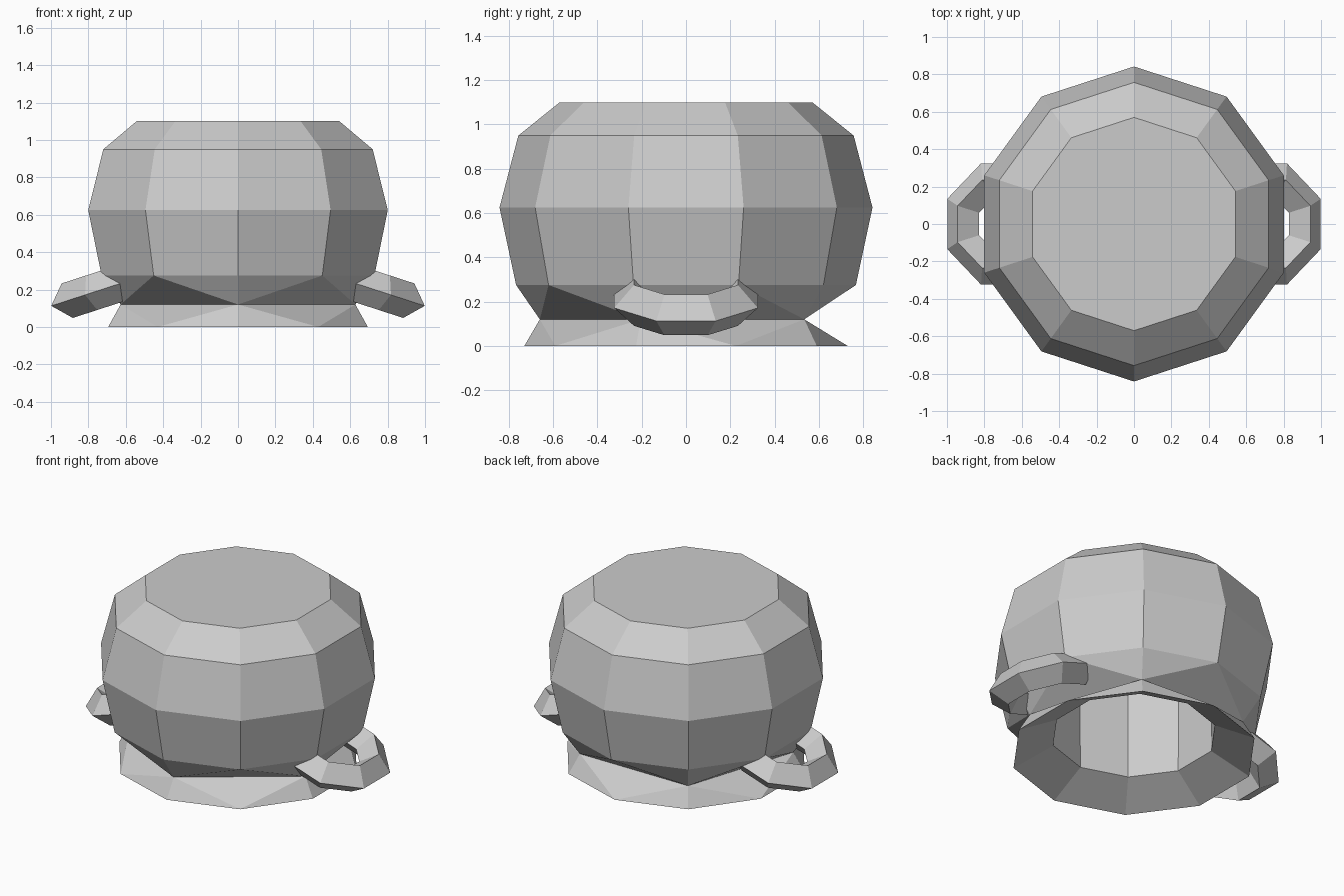
import bpy, bmesh, math
from mathutils import Matrix

if "Cube" in bpy.data.objects:
    bpy.data.objects.remove(bpy.data.objects["Cube"])

grey = bpy.data.materials.new("plain grey")
grey.diffuse_color = (0.6, 0.6, 0.6, 1)
grey.use_nodes = True
grey.node_tree.nodes["Principled BSDF"].inputs["Base Color"].default_value = grey.diffuse_color


def finish(bm, name):
    bmesh.ops.recalc_face_normals(bm, faces=bm.faces)
    mesh = bpy.data.meshes.new(name)
    bm.to_mesh(mesh)
    bm.free()
    mesh.materials.append(grey)
    obj = bpy.data.objects.new(name, mesh)
    bpy.context.collection.objects.link(obj)
    return obj


def ring(bm, radius, z, sides=10):
    angles = [-math.pi / 2 + 2 * math.pi * i / sides for i in range(sides)]
    return [bm.verts.new((radius * math.cos(a), radius * math.sin(a), z)) for a in angles]


def bridge(bm, a, b):
    for i in range(len(a)):
        j = (i + 1) % len(a)
        bm.faces.new((a[i], a[j], b[j], b[i]))


def bridge_to_half(bm, ten, five):
    # join a ten-sided ring to a five-sided one with triangles
    for k in range(5):
        n = (k + 1) % 5
        a, b, c = ten[2 * k], ten[2 * k + 1], ten[2 * n]
        bm.faces.new((a, b, five[k]))
        bm.faces.new((b, c, five[n]))
        bm.faces.new((b, five[n], five[k]))


# upturned pot: closed shell with outer wall, pinched neck, flared rim and cavity
bm = bmesh.new()
outer = [ring(bm, r, z) for r, z in ((0.57, 1.10), (0.757, 0.95), (0.842, 0.625), (0.767, 0.275))]
neck = ring(bm, 0.66, 0.12, 5)
rim = ring(bm, 0.73, 0)
inner = [ring(bm, r, z) for r, z in ((0.49, 0.12), (0.50, 0.95))]
bm.faces.new(outer[0])
for a, b in zip(outer, outer[1:]):
    bridge(bm, a, b)
bridge_to_half(bm, outer[-1], neck)
bridge_to_half(bm, rim, neck)
bridge(bm, rim, inner[0])
bridge(bm, inner[0], inner[1])
bm.faces.new(inner[1])
finish(bm, "pot_body")

# handles: tilted eight-sided rings with diamond section, buried in the wall
for side, name in ((1, "right_handle"), (-1, "left_handle")):
    bm = bmesh.new()
    loops = []
    for i in range(6):
        a = math.radians(-112.5 + 45 * i)
        loop = []
        for k in range(4):
            r = 0.254 + 0.097 * math.cos(k * math.pi / 2)
            loop.append(bm.verts.new((r * math.cos(a), r * math.sin(a),
                                      0.097 * math.sin(k * math.pi / 2))))
        loops.append(loop)
    for a, b in zip(loops, loops[1:]):
        bridge(bm, a, b)
    bm.faces.new(loops[0])
    bm.faces.new(loops[-1])
    place = Matrix.Translation((0.69, 0, 0.213)) @ Matrix.Rotation(math.radians(18), 4, 'Y')
    bm.transform(Matrix.Diagonal((side, 1, 1, 1)) @ place)
    finish(bm, name)
